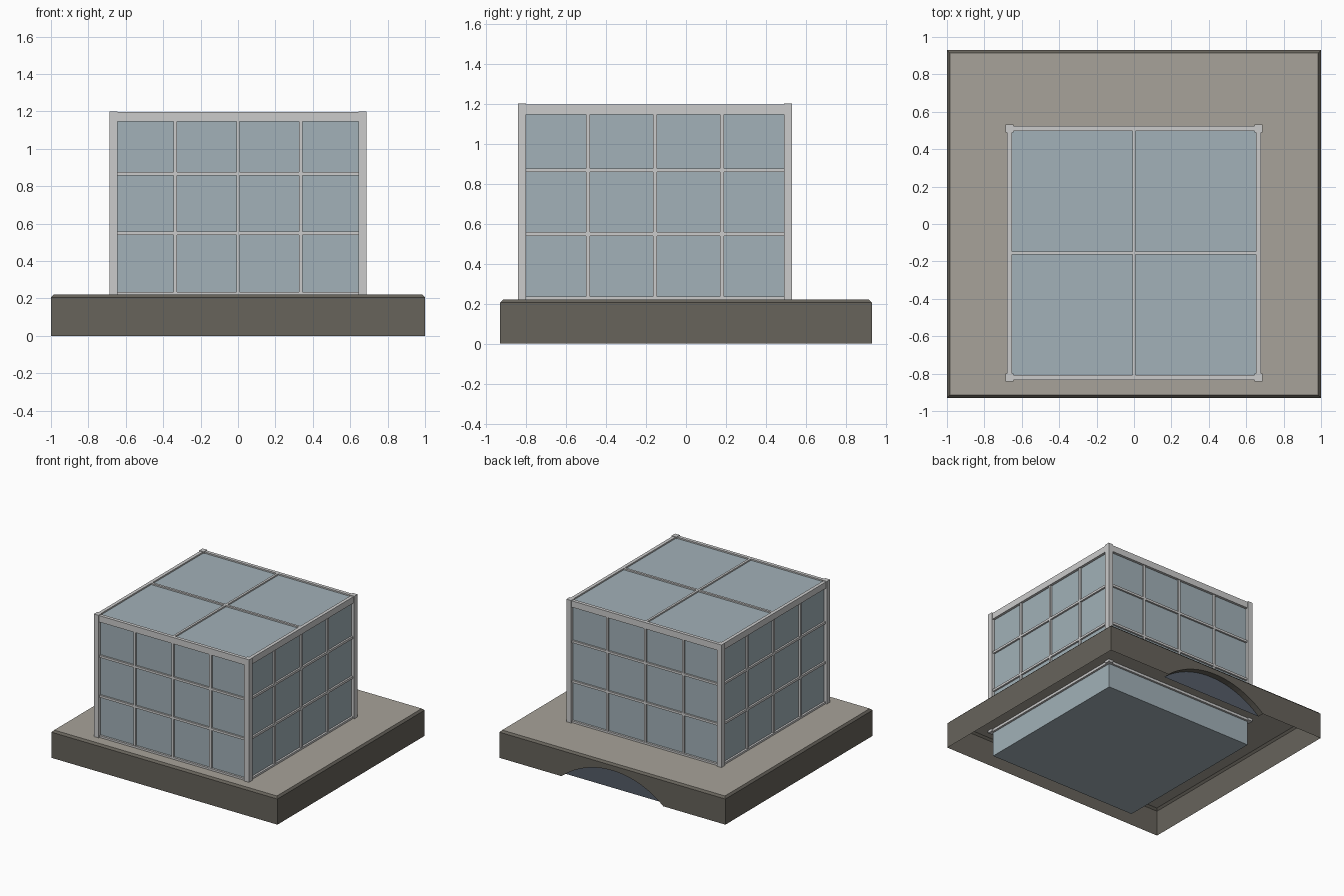
import bpy, bmesh
from math import asin, sin, cos

if "Cube" in bpy.data.objects:
    bpy.data.objects.remove(bpy.data.objects["Cube"])

CY = -0.155      # centre of the glass house in y
HX, HY = 1.0, 0.93


def material(name, rgb):
    m = bpy.data.materials.new(name)
    m.diffuse_color = (*rgb, 1)
    m.use_nodes = True
    m.node_tree.nodes["Principled BSDF"].inputs["Base Color"].default_value = m.diffuse_color
    return m


STONE = material("dark_stone", (0.135, 0.125, 0.105))
PAVING = material("paving", (0.39, 0.365, 0.32))
GLASS = material("pale_glass", (0.36, 0.44, 0.48))
SHADE = material("dark_panel", (0.09, 0.11, 0.14))
FRAME = material("white_frame", (0.6, 0.6, 0.6))


def finish(name, bm, *mats):
    me = bpy.data.meshes.new(name)
    bm.to_mesh(me)
    bm.free()
    ob = bpy.data.objects.new(name, me)
    bpy.context.collection.objects.link(ob)
    for m in mats:
        me.materials.append(m)
    return ob


def add_box(bm, lo, hi):
    r = bmesh.ops.create_cube(bm, size=1)
    for v in r["verts"]:
        v.co = [lo[i] + (v.co[i] + 0.5) * (hi[i] - lo[i]) for i in range(3)]


def face(bm, pts, mat=0):
    f = bm.faces.new([bm.verts.new(p) for p in pts])
    f.material_index = mat
    return f


# Arch profile in the back wall of the plinth
half, rise = 0.45, 0.165
rad = (half**2 + rise**2) / (2 * rise)
a = asin(half / rad)
N = 20
arc = [(rad * sin(a * (2 * i / N - 1)), rise - rad + rad * cos(a * (2 * i / N - 1)))
       for i in range(N + 1)]

# Plinth: open underneath, bevelled top edge, arched recess at the back
bm = bmesh.new()
e, zs, zt, rec = 0.015, 0.205, 0.22, 0.05
low = [(-HX, -HY), (HX, -HY), (HX, HY), (-HX, HY)]
top = [(x - e if x > 0 else x + e, y - e if y > 0 else y + e) for x, y in low]
for i in range(4):
    p, q, s, t = low[i], low[(i + 1) % 4], top[(i + 1) % 4], top[i]
    if i != 2:
        face(bm, [(*p, 0), (*q, 0), (*q, zs), (*p, zs)])
    face(bm, [(*p, zs), (*q, zs), (*s, zt), (*t, zt)])
face(bm, [(*p, zt) for p in top], 1)
back = [(-HX, 0)] + arc + [(HX, 0), (HX, zs), (-HX, zs)]
face(bm, [(x, HY, z) for x, z in reversed(back)])
for (x0, z0), (x1, z1) in zip(arc, arc[1:]):
    face(bm, [(x0, HY, z0), (x1, HY, z1), (x1, HY - rec, z1), (x0, HY - rec, z0)])
bmesh.ops.remove_doubles(bm, verts=bm.verts, dist=1e-5)
finish("plinth", bm, STONE, PAVING)

# Dark panel filling the arch
bm = bmesh.new()
face(bm, [(x, HY - rec, z) for x, z in arc])
finish("arch_panel", bm, SHADE)

# Glass block, running down inside the plinth
bm = bmesh.new()
g = 0.66
add_box(bm, (-g, CY - g, 0.005), (g, CY + g, 1.185))
finish("glass_block", bm, GLASS)

# Corner posts
bm = bmesh.new()
for sx in (-1, 1):
    for sy in (-1, 1):
        x, y = sx * 0.665, CY + sy * 0.665
        add_box(bm, (x - 0.021, y - 0.021, 0.2), (x + 0.021, y + 0.021, 1.2))
finish("corner_posts", bm, FRAME)


# Rails and glazing bars, one set per wall
def wall_box(bm, axis, side, u0, u1, d0, d1, z0, z1):
    n = sorted((side * d0, side * d1))
    if axis == "y":
        add_box(bm, (u0, CY + n[0], z0), (u1, CY + n[1], z1))
    else:
        add_box(bm, (n[0], CY + u0, z0), (n[1], CY + u1, z1))


rails, bars = bmesh.new(), bmesh.new()
for axis in "xy":
    for side in (-1, 1):
        wall_box(rails, axis, side, -0.65, 0.65, 0.653, 0.68, 1.145, 1.196)
        wall_box(rails, axis, side, -0.65, 0.65, 0.653, 0.676, 0.2, 0.235)
        for u in (-0.335, 0, 0.335):
            wall_box(bars, axis, side, u - 0.009, u + 0.009, 0.655, 0.674, 0.22, 1.16)
        for z in (0.548, 0.867):
            wall_box(bars, axis, side, -0.65, 0.65, 0.655, 0.674, z - 0.009, z + 0.009)
finish("rails", rails, FRAME)
finish("glazing_bars", bars, FRAME)

# Crossed bars on the roof
bm = bmesh.new()
add_box(bm, (-0.009, CY - 0.66, 1.18), (0.009, CY + 0.66, 1.196))
add_box(bm, (-0.66, CY - 0.009, 1.18), (0.66, CY + 0.009, 1.196))
finish("roof_bars", bm, FRAME)
